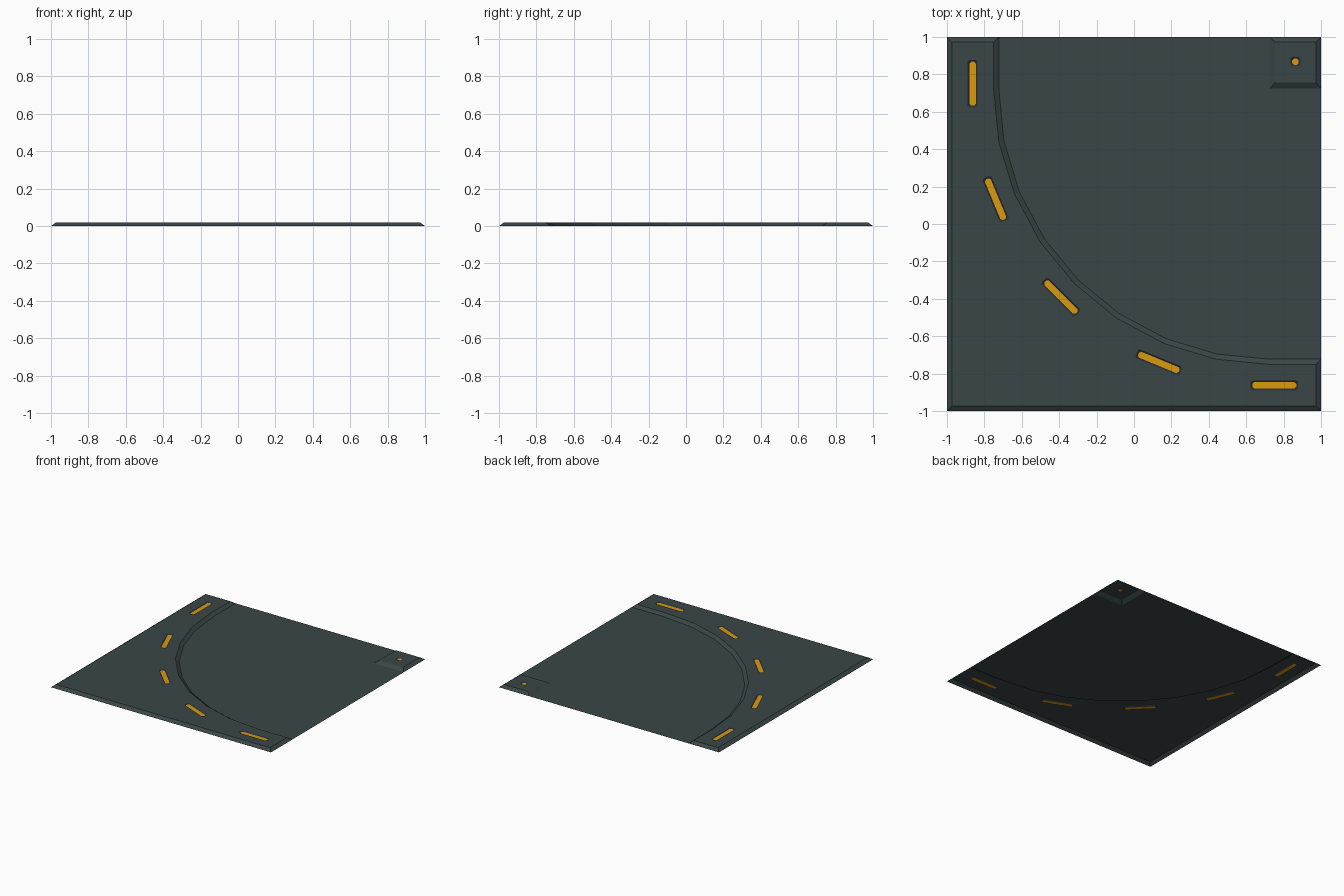
import bpy, bmesh, math
from mathutils import Vector, Matrix

if "Cube" in bpy.data.objects:
    bpy.data.objects.remove(bpy.data.objects["Cube"])

H = 0.02          # height of raised kerbs
IN = 0.725        # inner corner of the small kerb, also the centre of the curve
R = 1.448         # radius at the foot of the curved kerb
B = 0.028         # bevel width


def material(name, rgb):
    m = bpy.data.materials.new(name)
    m.diffuse_color = (*rgb, 1)
    m.use_nodes = True
    m.node_tree.nodes["Principled BSDF"].inputs["Base Color"].default_value = m.diffuse_color
    return m


slate = material("dark slate", (0.042, 0.061, 0.063))
trim = material("dark trim", (0.022, 0.028, 0.038))
amber = material("amber", (0.70, 0.32, 0.004))


def finish(bm, name, mats):
    me = bpy.data.meshes.new(name)
    bmesh.ops.recalc_face_normals(bm, faces=bm.faces)
    # open sheets: point everything upwards
    for f in bm.faces:
        f.normal_update()
        if f.normal.z < 0:
            f.normal_flip()
    bm.to_mesh(me)
    bm.free()
    for m in mats:
        me.materials.append(m)
    bpy.context.collection.objects.link(bpy.data.objects.new(name, me))


def ring(bm, pts, z):
    vs = [bm.verts.new((x, y, z)) for x, y in pts]
    return vs, [bm.edges.new((vs[i - 1], vs[i])) for i in range(len(vs))]


def bridge(bm, a, b, mat=0):
    for i in range(len(a)):
        bm.faces.new((a[i - 1], a[i], b[i], b[i - 1])).material_index = mat


def fill(bm, edges):
    bmesh.ops.triangle_fill(bm, use_beauty=True, use_dissolve=False,
                            edges=edges, normal=(0, 0, 1))


def light_outline(cx, cy, angle, length, width, cut):
    # chamfered rectangle, long axis at the given angle
    l, w = length / 2, width / 2
    quarter = [(l, w - cut), (l - cut, w)]
    pts = quarter + [(-x, y) for x, y in reversed(quarter)]
    pts += [(-x, -y) for x, y in pts]
    clean = []
    for p in pts:   # drop duplicates when the chamfer meets the corner
        if not any(math.dist(p, q) < 1e-4 for q in clean):
            clean.append(p)
    c, s = math.cos(angle), math.sin(angle)
    return [(cx + x * c - y * s, cy + x * s + y * c) for x, y in clean]


def kerb(name, foot, rim, lights):
    # bevelled sheet with sunken light strips let into the top
    bm = bmesh.new()
    a, _ = ring(bm, foot, 0)
    b, edges = ring(bm, rim, H)
    panels = []
    for cx, cy, ang, length in lights:
        o, oe = ring(bm, light_outline(cx, cy, ang, length + 0.02, 0.052, 0.008), H)
        i, _ = ring(bm, light_outline(cx, cy, ang, length, 0.034, 0.010), H - 0.006)
        edges += oe
        panels.append((o, i))
    fill(bm, edges)
    bridge(bm, a, b)
    for o, i in panels:
        bridge(bm, o, i, 1)
        bm.faces.new(i).material_index = 2
    finish(bm, name, [slate, trim, amber])


def arc(r):
    # from the right end of the curve to the top end, 8 flat segments
    return [(IN - r * math.sin(t), IN - r * math.cos(t))
            for t in [k * math.pi / 16 for k in range(9)]]


# outer curved kerb
foot_arc = arc(R)
rim_arc = arc(R + B)
e = 1 - B
foot = [(-1, 1), (-1, -1), (1, -1), (1, IN - R)] + foot_arc + [(IN - R, 1)]
rim = [(-e, e), (-e, -e), (e, -e), (e, IN - R - B)] + rim_arc + [(IN - R - B, e)]
strips = []
for k in range(5):
    t = k * math.pi / 8
    strips.append((0.75 - 1.613 * math.cos(t), 0.75 - 1.613 * math.sin(t),
                   math.pi / 2 + t, 0.235))
kerb("outer_kerb", foot, rim, strips)

# small inner corner kerb
c = IN + B + 0.003
kerb("inner_corner_kerb",
     [(IN, IN), (1, IN), (1, 1), (IN, 1)],
     [(c, c), (e, c), (e, e), (c, e)],
     [(0.863, 0.867, 0, 0.034)])

# flat road surface
bm = bmesh.new()
_, edges = ring(bm, [(1, IN - R)] + foot_arc +
                [(IN - R, 1), (IN, 1), (IN, IN), (1, IN)], 0)
fill(bm, edges)
finish(bm, "road_surface", [slate])
